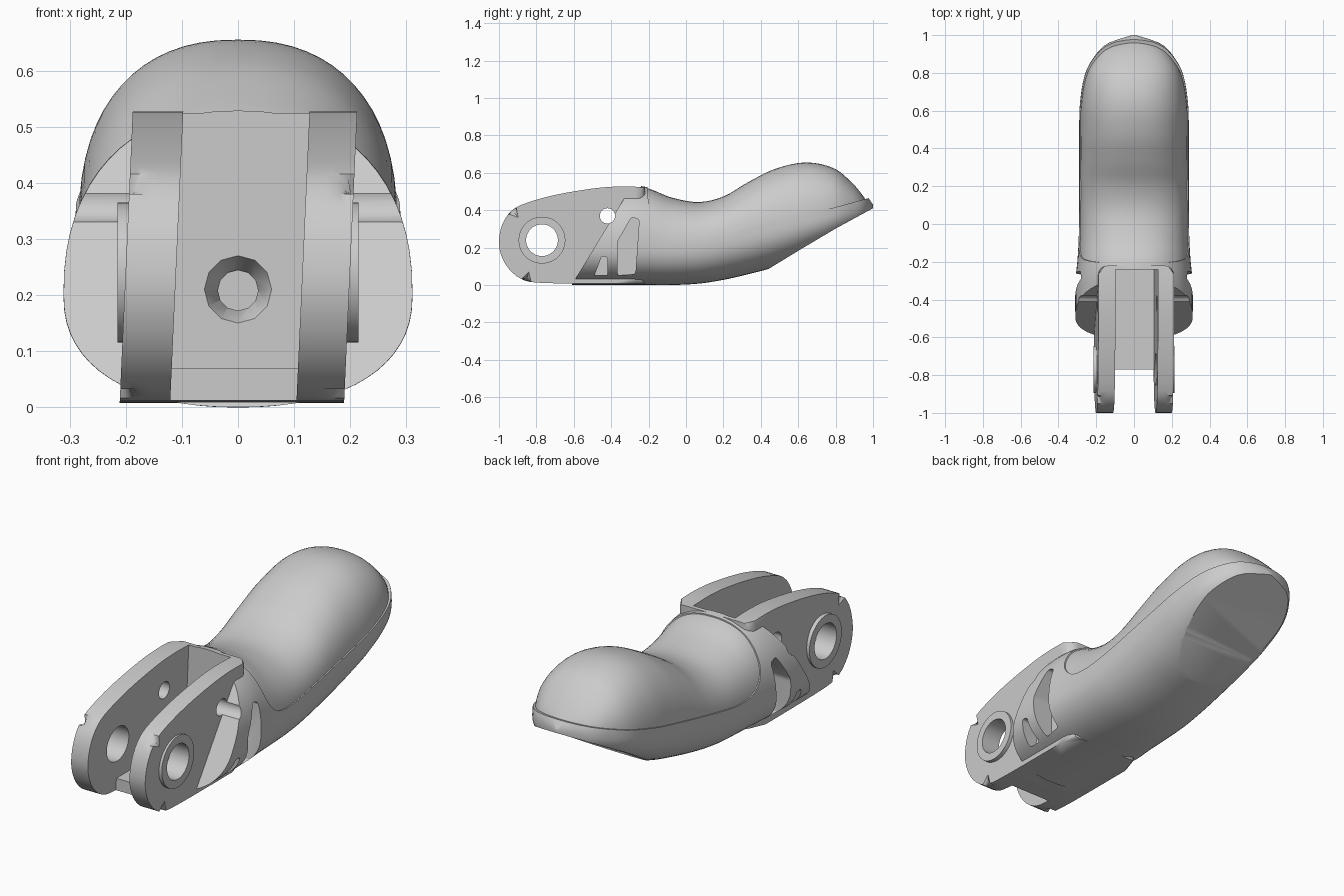
import bpy, bmesh, math
from mathutils import Vector, Matrix

if "Cube" in bpy.data.objects:
    bpy.data.objects.remove(bpy.data.objects["Cube"])


def finish(name, bm):
    bmesh.ops.recalc_face_normals(bm, faces=bm.faces[:])
    me = bpy.data.meshes.new(name)
    bm.to_mesh(me)
    bm.free()
    ob = bpy.data.objects.new(name, me)
    bpy.context.collection.objects.link(ob)
    return ob


def hermite(keys, t):
    """Smooth interpolation of rows whose first column is the parameter."""
    i = max(k for k in range(len(keys) - 1) if keys[k][0] <= t or k == 0)
    a, b = keys[i], keys[i + 1]
    p, n = keys[max(i - 1, 0)], keys[min(i + 2, len(keys) - 1)]
    h = b[0] - a[0]
    s = (t - a[0]) / h
    out = []
    for c in range(1, len(a)):
        m0 = (b[c] - p[c]) / (b[0] - p[0]) * h
        m1 = (n[c] - a[c]) / (n[0] - a[0]) * h
        out.append((2*s**3 - 3*s*s + 1) * a[c] + (s**3 - 2*s*s + s) * m0
                   + (3*s*s - 2*s**3) * b[c] + (s**3 - s*s) * m1)
    return out


def smooth_path(pts, steps=4):
    keys = [(i, *p) for i, p in enumerate(pts)]
    n = (len(pts) - 1) * steps
    return [hermite(keys, i / steps) for i in range(n + 1)]


def prism(name, pts, x0, x1, rim=0, corner=0, tilt=0):
    """Extrude a (y, z) outline along x; optionally round the rim or corners."""
    bm = bmesh.new()
    n = len(pts)
    a = [bm.verts.new((x0, y, z)) for y, z in pts]
    b = [bm.verts.new((x1, y, z)) for y, z in pts]
    bm.faces.new(a)
    bm.faces.new(b[::-1])
    for i in range(n):
        j = (i + 1) % n
        bm.faces.new((a[j], a[i], b[i], b[j]))
    across = [e for e in bm.edges if abs(e.verts[0].co.x - e.verts[1].co.x) > 1e-6]
    around = [e for e in bm.edges if e not in across]
    for amount, edges in ((rim, around), (corner, across)):
        if amount:
            bmesh.ops.bevel(bm, geom=edges, offset=amount, segments=4, profile=0.5,
                            affect='EDGES', clamp_overlap=False)
    for v in bm.verts:
        v.co.x += tilt * (v.co.z - 0.25)
    return finish(name, bm)


def cylinder(name, center, r1, r2, depth, axis, sides):
    bm = bmesh.new()
    rot = Vector((0, 0, 1)).rotation_difference(Vector(axis)).to_matrix().to_4x4()
    bmesh.ops.create_cone(bm, cap_ends=True, segments=sides, radius1=r1, radius2=r2,
                          depth=depth, matrix=Matrix.Translation(center) @ rot)
    return finish(name, bm)


def boolean(target, tool, op='DIFFERENCE'):
    mod = target.modifiers.new('bool', 'BOOLEAN')
    mod.operation, mod.solver, mod.object = op, 'EXACT', tool
    tool.hide_render = True
    bpy.context.view_layer.update()
    dg = bpy.context.evaluated_depsgraph_get()
    me = bpy.data.meshes.new_from_object(target.evaluated_get(dg))
    target.modifiers.clear()
    target.data = me
    bpy.data.objects.remove(tool)


# Fingertip sections: y, bottom, widest height, top, half width
SECTIONS = [
    (-.65, 0, .2, .50, .31), (-.3, 0, .2, .53, .31), (-.2, 0, .2, .522, .30),
    (-.08, 0, .2, .475, .293), (.07, .008, .21, .45, .291), (.2, .028, .235, .48, .29),
    (.32, .055, .265, .55, .29), (.47, .095, .305, .625, .29), (.64, .16, .345, .661, .286),
    (.8, .235, .38, .63, .257), (.9, .295, .4, .555, .20), (.96, .345, .41, .487, .132),
    (1.0, .395, .415, .43, .01)]


def loft(name, inset=0):
    bm = bmesh.new()
    rings, sides, rows = [], 64, 56
    for r in range(rows + 1):
        u = r / rows
        y = -.65 + 1.65 * (1.35 * u - .35 * u * u if u < 1 else 1)
        lo, mid, hi, w = hermite(SECTIONS, y)
        ring = []
        for k in range(sides):
            t = 2 * math.pi * k / sides
            c, s = math.cos(t), math.sin(t)
            x = w * math.copysign(abs(c) ** (2 / 2.3), c)
            z = mid + (hi - mid if s > 0 else mid - lo) * math.copysign(abs(s) ** (2 / 2.3), s)
            ring.append(bm.verts.new((x, y, z)))
        rings.append(ring)
    for p, q in zip(rings, rings[1:]):
        for k in range(sides):
            j = (k + 1) % sides
            bm.faces.new((p[k], p[j], q[j], q[k]))
    bm.faces.new(rings[0])
    bm.faces.new(rings[-1])
    if inset:
        bmesh.ops.recalc_face_normals(bm, faces=bm.faces[:])
        bm.normal_update()
        moves = [(v, v.normal * inset) for v in bm.verts]
        for v, d in moves:
            back = max(0, (v.co.y - .6) / .4) * .015
            v.co -= d
            v.co.y -= back
    return finish(name, bm)


# Fingertip with a slightly recessed soft pad above the seam line
body = loft('fingertip_body')
seam = smooth_path([(-.205, .48), (-.18, .34), (-.13, .27), (-.05, .243), (.1, .255),
                    (.45, .33), (.7, .39), (1.05, .485)])
boolean(body, prism('pad_region', seam + [[1.05, .9], [-.205, .9]], -.6, .6))
boolean(body, loft('pad', .006), 'UNION')

# Slanted shoulder and flattened underside of the tip
boolean(body, prism('shoulder_cut', [(-.9, -.1), (-.672, -.1), (-.29, .53), (-.29, .9), (-.9, .9)], -.6, .6))
boolean(body, prism('underside_cut', [(.27, -.018), (.62, .195), (.8, .302), (1.1, .465), (1.1, -.2), (.27, -.2)], -.6, .6))

# Hinge fork
outline = smooth_path([(-.22, .008), (-.5, .008), (-.78, .012), (-.88, .032), (-.95, .09), (-.99, .165),
                       (-1, .24), (-.98, .33), (-.93, .40), (-.85, .44), (-.7, .482),
                       (-.5, .516), (-.36, .527), (-.22, .524)], 3)
TILT = .045
boolean(body, prism('fork', outline, -.2, .2, rim=.05, tilt=TILT), 'UNION')
boolean(body, cylinder('pin_boss', (0, -.77, .24), .125, .125, .43, (1, 0, 0), 48), 'UNION')
boolean(body, prism('fork_slot', [(-1.1, -.1), (-.77, -.1), (-.77, .07), (-.24, .07), (-.24, .9), (-1.1, .9)],
                    -.11, .115, tilt=TILT))

# Pin holes through the fork, and the countersunk bore in the slot's back wall
boolean(body, cylinder('pin_hole', (0, -.77, .24), .085, .085, 1, (1, 0, 0), 40))
boolean(body, cylinder('cord_hole', (0, -.42, .37), .041, .041, 1, (1, 0, 0), 24))
boolean(body, cylinder('countersink', (0, -.225, .21), .07, .035, .07, (0, 1, 0), 12))
boolean(body, cylinder('bore', (0, -.11, .208), .036, .036, .26, (0, 1, 0), 12))

# Side pockets, mirrored
for x0, x1 in ((.2, .5), (-.5, -.2)):
    boolean(body, prism('large_pocket', [(-.365, .05), (-.27, .06), (-.25, .35), (-.29, .365), (-.365, .235)],
                        x0, x1, corner=.012))
    boolean(body, prism('small_pocket', [(-.49, .05), (-.42, .05), (-.42, .15), (-.45, .155)],
                        x0, x1, corner=.01))

bpy.context.view_layer.objects.active = body
body.select_set(True)
bpy.ops.object.shade_smooth_by_angle(angle=math.radians(30))
